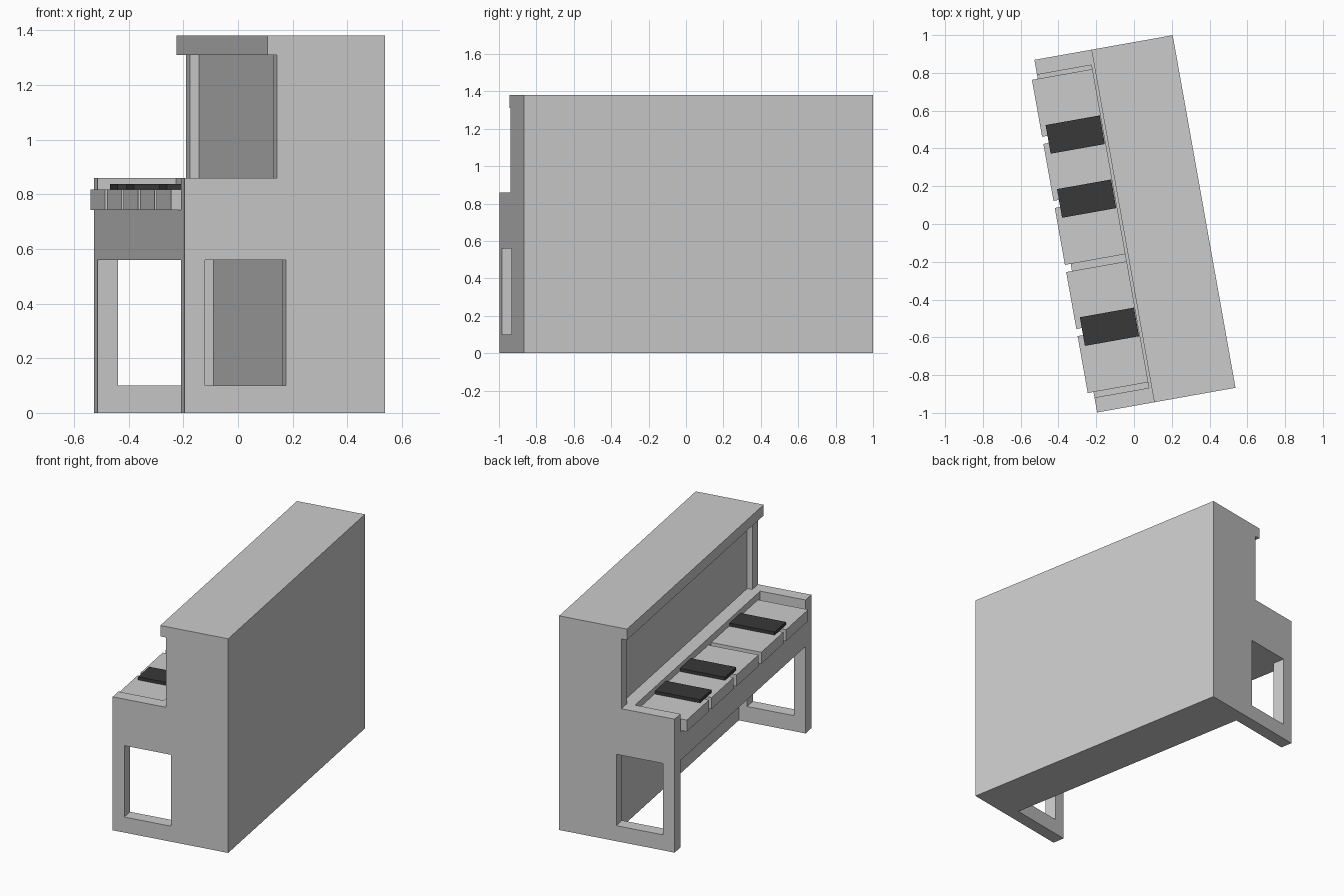
import bpy, bmesh, math
from mathutils import Vector

cube = bpy.data.objects.get("Cube")
if cube:
    bpy.data.objects.remove(cube, do_unlink=True)

TURN = math.radians(10.1)      # whole instrument is turned about z
HALF, WALL = 0.948, 0.08       # half width and end panel thickness
FRONT, BACK = -0.367, 0.377
LID_Z, TOP_Z = 1.31, 1.38
KEY_Z, KEY_TOP = 0.743, 0.817


def material(name, rgb):
    m = bpy.data.materials.new(name)
    m.use_nodes = True
    m.diffuse_color = (*rgb, 1)
    m.node_tree.nodes["Principled BSDF"].inputs["Base Color"].default_value = (*rgb, 1)
    return m


grey = material("light grey", (0.6, 0.6, 0.6))
black = material("black", (0.04, 0.04, 0.04))


def slab(name, loops, y0, y1, mat):
    """Extrude x-z outlines (later ones are holes) from y0 to y1."""
    bm = bmesh.new()
    edges = []
    for loop in loops:
        vs = [bm.verts.new((x, y0, z)) for x, z in loop]
        edges += [bm.edges.new((a, b)) for a, b in zip(vs, vs[1:] + vs[:1])]
    bmesh.ops.triangle_fill(bm, edges=edges, use_beauty=True)
    out = bmesh.ops.extrude_face_region(bm, geom=bm.faces[:], use_keep_orig=True)
    moved = [g for g in out["geom"] if isinstance(g, bmesh.types.BMVert)]
    bmesh.ops.translate(bm, verts=moved, vec=Vector((0, y1 - y0, 0)))
    bmesh.ops.recalc_face_normals(bm, faces=bm.faces[:])
    mesh = bpy.data.meshes.new(name)
    bm.to_mesh(mesh)
    bm.free()
    mesh.materials.append(mat)
    obj = bpy.data.objects.new(name, mesh)
    obj.rotation_euler.z = TURN
    bpy.context.collection.objects.link(obj)
    return obj


def rect(x0, x1, z0, z1):
    return [(x0, z0), (x1, z0), (x1, z1), (x0, z1)]


# End panels with an open window behind each leg
side = [(FRONT, 0), (BACK, 0), (BACK, LID_Z), (-0.024, LID_Z),
        (-0.024, 0.86), (FRONT, 0.86)]
window = rect(-0.292, 0.009, 0.1, 0.56)
slab("right_end_panel", [side, window], -HALF, WALL - HALF, grey)
slab("left_end_panel", [side, window], HALF - WALL, HALF, grey)

# Cabinet core: lower panel, key bed, rail and upper panel in one profile
core = [(0.063, 0), (BACK, 0), (BACK, LID_Z), (0.009, LID_Z), (0.009, 0.86),
        (-0.075, 0.86), (-0.075, KEY_Z), (FRONT, KEY_Z), (FRONT, 0.56), (0.063, 0.56)]
slab("cabinet_core", [core], WALL - HALF, HALF - WALL, grey)

# Overhanging lid
slab("lid", [rect(-0.06, BACK, LID_Z, TOP_Z)], -HALF, HALF, grey)

# Five wide keys
PITCH, KEY_W = 0.3445, 0.306
for i in range(5):
    y = 0.004 + (i - 2) * PITCH
    slab(f"white_key_{i + 1}", [rect(-0.398, -0.075, KEY_Z, KEY_TOP)],
         y - KEY_W / 2, y + KEY_W / 2, grey)

# Raised dark keys over three of the gaps, each with a stem in the gap
for i in (0, 2, 3):
    y = 0.004 + (i - 1.5) * PITCH
    slab(f"black_key_{i + 1}", [rect(-0.369, -0.078, KEY_TOP, 0.837)],
         y - 0.077, y + 0.077, black)
